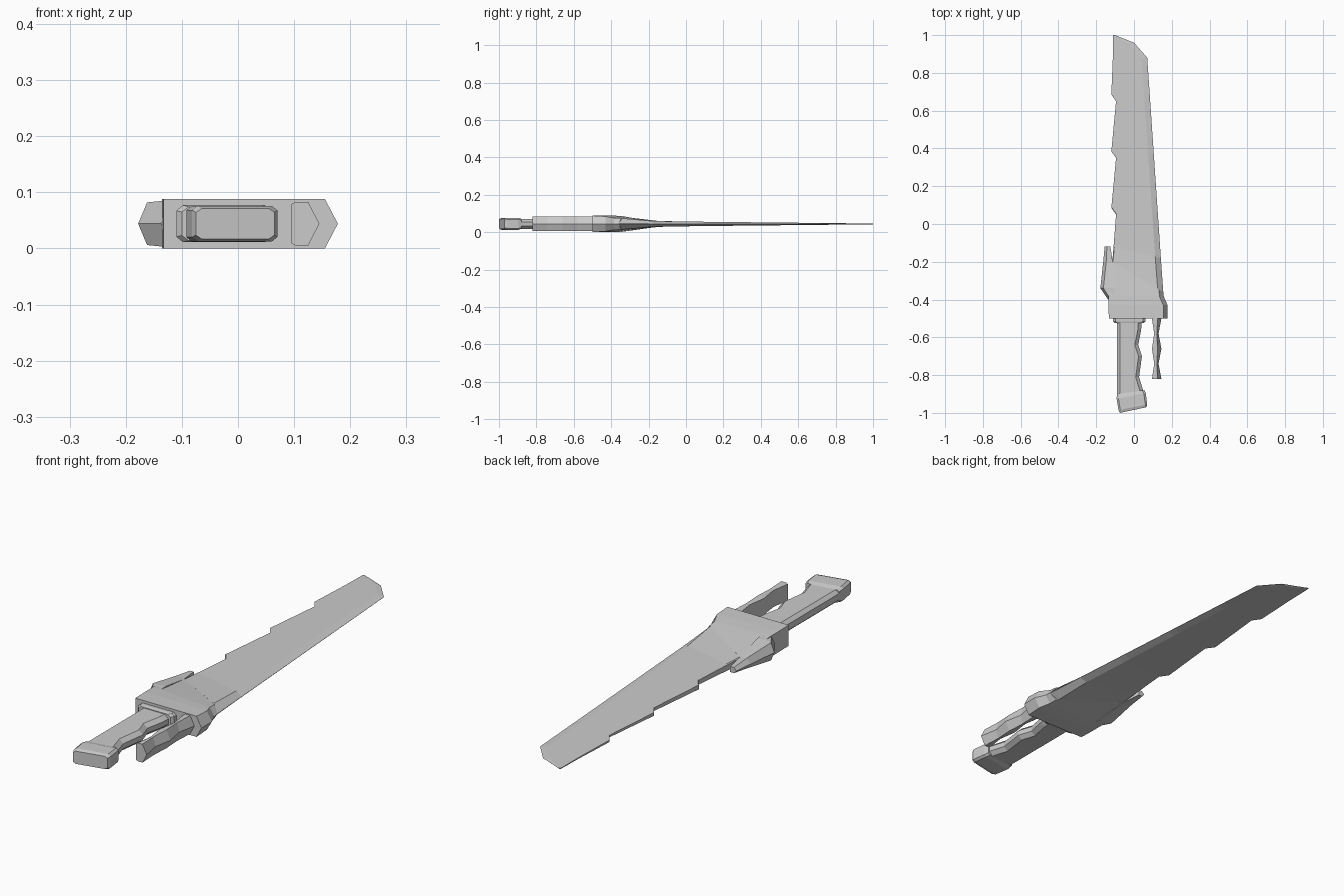
import bpy
import bmesh

if "Cube" in bpy.data.objects:
    bpy.data.objects.remove(bpy.data.objects["Cube"], do_unlink=True)

MID = 0.044  # height of the flat symmetry plane

steel = bpy.data.materials.new("light grey")
steel.use_nodes = True
grey = (0.6, 0.6, 0.6, 1)
steel.diffuse_color = grey
steel.node_tree.nodes["Principled BSDF"].inputs["Base Color"].default_value = grey


def row(y, left, right, half, slant=0.0, half_right=None):
    """One cross-section; slant shifts the right end along y."""
    if half_right is None:
        half_right = half
    return y, left, right, half, slant, half_right


def section(bm, station, bevel, edge):
    """Ring of eight points: two broad faces with bevelled sides."""
    y, left, right, half_l, slant, half_r = station
    width = right - left
    inner_l = left + min(bevel[0], width * 0.4)
    inner_r = right - min(bevel[1], width * 0.4)
    upper = [(left, half_l * edge[0]), (inner_l, half_l),
             (inner_r, half_r), (right, half_r * edge[1])]
    ring = upper + [(x, -z) for x, z in reversed(upper)]
    return [bm.verts.new((x, y + slant * (x - left) / width, MID + z)) for x, z in ring]


def loft(name, stations, bevel, edge):
    """Skin a row of cross-sections into a closed, flat-shaded part."""
    bm = bmesh.new()
    rings = [section(bm, s, bevel, edge) for s in stations]
    for a, b in zip(rings, rings[1:]):
        for i in range(len(a)):
            j = (i + 1) % len(a)
            bm.faces.new((a[i], a[j], b[j], b[i]))
    bm.faces.new(rings[0])
    bm.faces.new(rings[-1])
    bmesh.ops.remove_doubles(bm, verts=bm.verts, dist=0.0001)
    bmesh.ops.recalc_face_normals(bm, faces=bm.faces)
    mesh = bpy.data.meshes.new(name)
    bm.to_mesh(mesh)
    bm.free()
    mesh.materials.append(steel)
    part = bpy.data.objects.new(name, mesh)
    bpy.context.collection.objects.link(part)
    return part


# Blade: straight cutting edge on the right, stepped teeth on the left spine
def cutting_edge(y):
    return 0.13 - 0.068 * y


def thickness(y):
    return 0.0125 - 0.0105 * y


blade = [row(-0.2, -0.115, 0.155, 0.016, slant=-0.16, half_right=0.03),
         row(-0.12, -0.108, cutting_edge(-0.18), 0.015, slant=-0.06)]
for root in (0.05, 0.35, 0.65):
    for y, spine in ((root, -0.095), (root + 0.035, -0.12)):
        blade.append(row(y, spine, cutting_edge(y), thickness(y)))
blade += [row(0.88, -0.112, 0.07, thickness(0.88)),
          row(0.96, -0.111, 0.0, thickness(0.96)),
          row(1.0, -0.11, -0.1, thickness(1.0))]
loft("blade", blade, bevel=(0.004, 0.03), edge=(0.8, 0.05))

# Guard: thick block that slopes down into the blade
guard = [row(-0.5, -0.133, 0.178, MID),
         row(-0.43, -0.135, 0.178, MID, half_right=0.04),
         row(-0.375, -0.135, 0.158, MID, slant=-0.01, half_right=0.032),
         row(-0.2, -0.115, 0.155, 0.016, slant=-0.16, half_right=0.03)]
loft("guard", guard, bevel=(0.0, 0.023), edge=(1, 0))

# Side wing: pointed spur running forward along the spine
wing = [row(-0.4, -0.137, -0.1, 0.042),
        row(-0.34, -0.178, -0.1, 0.038, half_right=0.042),
        row(-0.2, -0.163, -0.113, 0.022, half_right=0.016),
        row(-0.118, -0.155, -0.125, 0.012)]
loft("side_wing", wing, bevel=(0.016, 0.0), edge=(0, 1))

# Collar between guard and grip
collar = [row(-0.525, -0.1, 0.05, 0.03),
          row(-0.515, -0.11, 0.06, 0.033),
          row(-0.49, -0.11, 0.06, 0.033)]
loft("collar", collar, bevel=(0.012, 0.012), edge=(0.7, 0.7))

# Grip with finger grooves on its right side
grooves = ((-0.91, 0.055), (-0.88, 0.048), (-0.81, 0.027), (-0.7, 0.042),
           (-0.64, 0.022), (-0.56, 0.038), (-0.5, 0.042))
grip = [row(y, -0.09, right, 0.027) for y, right in grooves]
loft("grip", grip, bevel=(0.015, 0.018), edge=(0.5, 0.4))

# Pommel: flared, slanted end cap
pommel = [row(-1.0, -0.075, 0.065, 0.027, slant=0.03),
          row(-0.985, -0.082, 0.07, 0.032, slant=0.03),
          row(-0.925, -0.092, 0.062, 0.032, slant=0.03),
          row(-0.9, -0.09, 0.055, 0.027, slant=0.02)]
loft("pommel", pommel, bevel=(0.01, 0.01), edge=(0.75, 0.75))

# Finger prong: wavy bar hanging from the guard beside the grip
waves = ((-0.82, 0.0), (-0.74, -0.015), (-0.66, 0.0), (-0.58, -0.015), (-0.5, 0.0))
prong = [row(y, 0.095 - shift * 0.8, 0.145 + shift, 0.039) for y, shift in waves]
loft("finger_prong", prong, bevel=(0.008, 0.022), edge=(0.9, 0))
